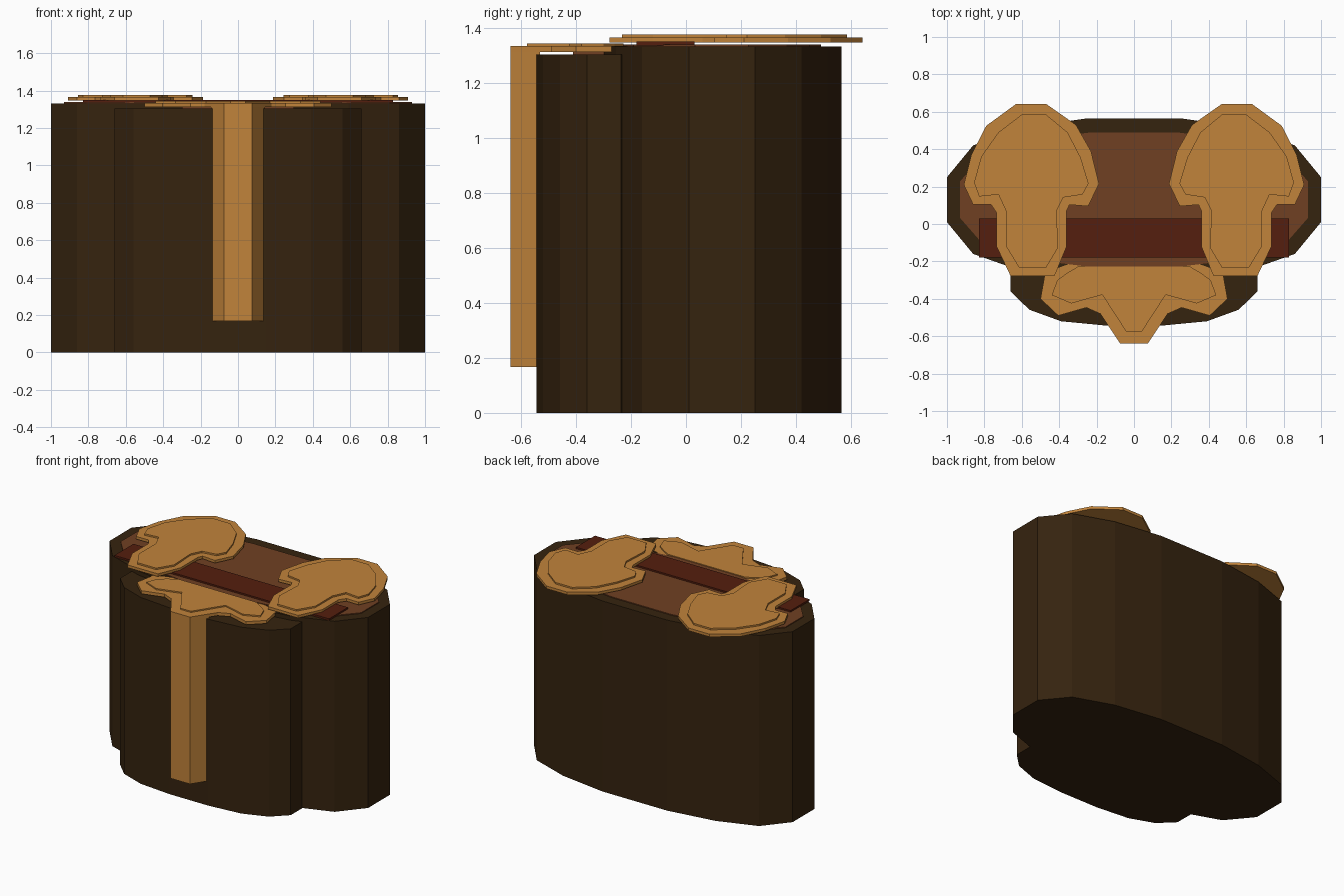
import bpy, bmesh


def material(name, rgb):
    m = bpy.data.materials.new(name)
    m.diffuse_color = (*rgb, 1)
    return m


DARK = material("dark brown", (0.036, 0.0168, 0.0046))
BROWN = material("mid brown", (0.162, 0.051, 0.016))
RED = material("dark red brown", (0.089, 0.013, 0.0044))
TAN = material("tan", (0.535, 0.228, 0.043))


def prism(name, points, z0, z1, mat):
    """Extrude a flat outline from z0 up to z1."""
    bm = bmesh.new()
    face = bm.faces.new([bm.verts.new((x, y, z0)) for x, y in points])
    top = bmesh.ops.extrude_face_region(bm, geom=[face])["geom"]
    for v in top:
        if isinstance(v, bmesh.types.BMVert):
            v.co.z = z1
    bmesh.ops.recalc_face_normals(bm, faces=bm.faces)
    mesh = bpy.data.meshes.new(name)
    bm.to_mesh(mesh)
    bm.free()
    mesh.materials.append(mat)
    ob = bpy.data.objects.new(name, mesh)
    bpy.context.collection.objects.link(ob)
    return ob


def flip(points):
    return [(-x, y) for x, y in reversed(points)]


def both(half):
    """Close a right-hand half outline with its mirror image."""
    return half + flip(half)


def rounded(quarter, cy):
    """Quarter outline (x, offset from cy), mirrored into a full oval."""
    half = [(x, cy - d) for x, d in quarter]
    half += [(x, cy + d) for x, d in reversed(quarter)]
    return both(half)


# Large rear block and smaller front block
prism("rear_body", rounded([(0.25, 0.435), (0.59, 0.385), (0.86, 0.29), (1.0, 0.12)], 0.13),
      0, 1.332, DARK)
prism("front_body", rounded([(0.15, 0.245), (0.39, 0.222), (0.56, 0.16), (0.66, 0.062)], -0.298),
      0, 1.303, DARK)

# Thin inlays on the tops
prism("rear_inlay", rounded([(0.23, 0.36), (0.55, 0.32), (0.81, 0.235), (0.93, 0.098)], 0.13),
      1.33, 1.338, BROWN)
prism("front_inlay", [(-0.3, -0.41), (0.3, -0.41), (0.3, -0.24), (-0.3, -0.24)],
      1.30, 1.311, BROWN)
prism("cross_band", [(-0.83, -0.18), (0.83, -0.18), (0.83, 0.03), (-0.83, 0.03)],
      1.336, 1.349, RED)

# Club-shaped side plates, each with a raised centre
lobe = [(-0.63, 0.642), (-0.47, 0.642), (-0.31, 0.53), (-0.23, 0.39), (-0.187, 0.215),
        (-0.245, 0.095), (-0.345, 0.103), (-0.36, 0.07), (-0.36, -0.12), (-0.425, -0.278),
        (-0.66, -0.278), (-0.735, -0.12), (-0.735, 0.06), (-0.765, 0.105), (-0.86, 0.103),
        (-0.91, 0.21), (-0.87, 0.37), (-0.79, 0.525)]
lobe_top = [(-0.60, 0.585), (-0.47, 0.585), (-0.355, 0.49), (-0.285, 0.355), (-0.243, 0.217),
            (-0.275, 0.158), (-0.378, 0.142), (-0.415, 0.067), (-0.405, -0.125), (-0.47, -0.233),
            (-0.615, -0.233), (-0.683, -0.12), (-0.683, 0.067), (-0.725, 0.158), (-0.828, 0.147),
            (-0.855, 0.222), (-0.817, 0.36), (-0.725, 0.49)]
for side, f in (("left", lambda p: p), ("right", flip)):
    prism(side + "_plate", f(lobe), 1.346, 1.365, TAN)
    prism(side + "_plate_centre", f(lobe_top), 1.364, 1.376, TAN)

# Front plate with a raised centre
prism("front_plate", both([(0.075, -0.638), (0.18, -0.48), (0.255, -0.447), (0.405, -0.49),
                           (0.50, -0.40), (0.475, -0.26), (0.31, -0.20), (0.26, -0.226)]),
      1.312, 1.334, TAN)
prism("front_plate_centre", both([(0.04, -0.578), (0.17, -0.378), (0.335, -0.425),
                                  (0.44, -0.38), (0.41, -0.30), (0.355, -0.26), (0.30, -0.228)]),
      1.333, 1.343, TAN)

# Vertical ridge down the front
prism("front_ridge", both([(0.075, -0.638), (0.145, -0.53)]), 0.167, 1.314, TAN)
